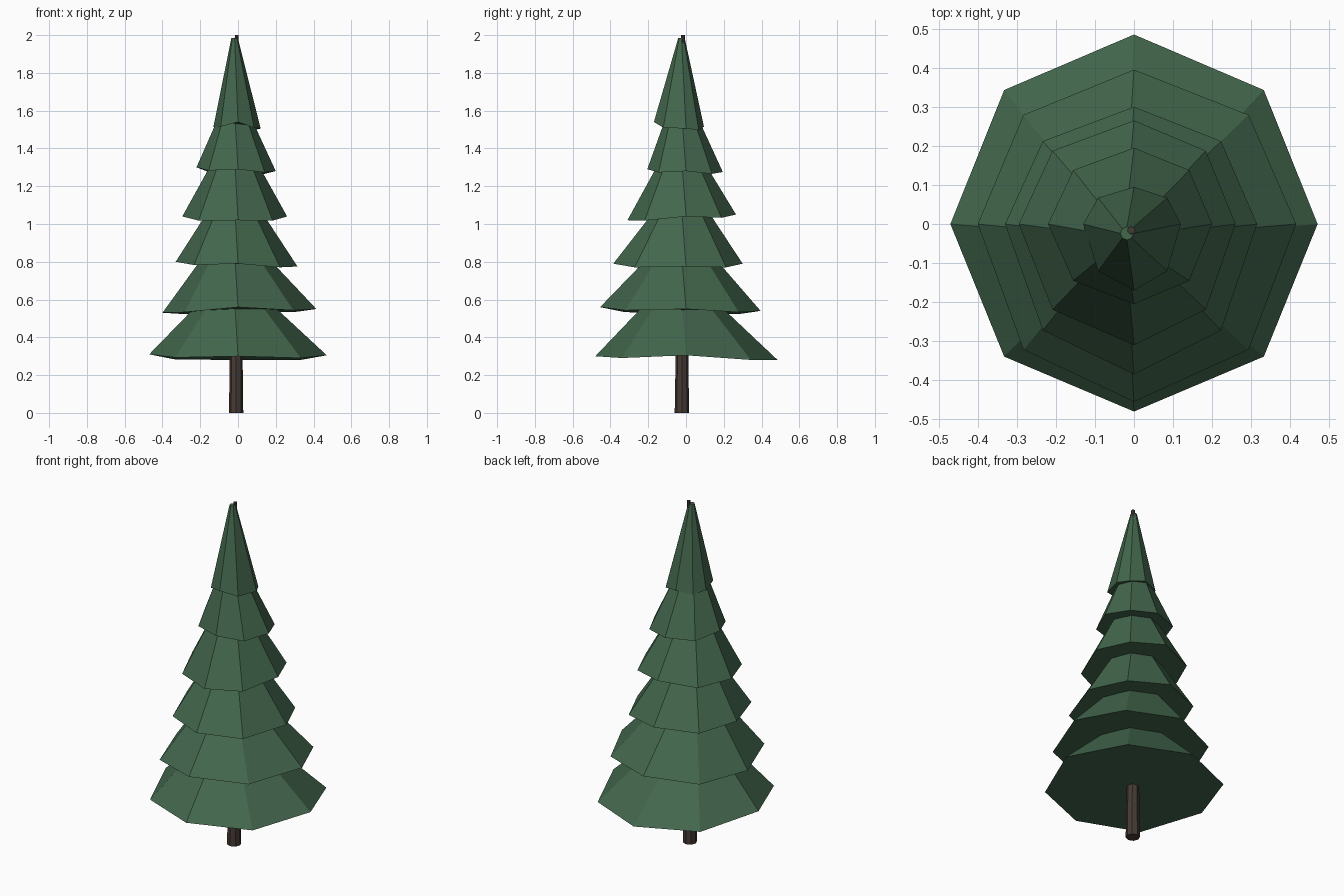
import bpy
import bmesh
from math import cos, sin, pi
from mathutils import Vector

default_cube = bpy.data.objects.get("Cube")
if default_cube:
    bpy.data.objects.remove(default_cube, do_unlink=True)

SIDES = 8


def make_material(name, colour):
    material = bpy.data.materials.new(name)
    material.use_nodes = True
    material.diffuse_color = (*colour, 1)
    shader = material.node_tree.nodes["Principled BSDF"]
    shader.inputs["Base Color"].default_value = (*colour, 1)
    return material


def circle(centre, radius):
    """Regular ring of points around a centre."""
    return [Vector(centre) + Vector((cos(a), sin(a), 0)) * radius
            for a in (2 * pi * i / SIDES for i in range(SIDES))]


def drooping_ring(reach, heights):
    """Uneven skirt edge, from its reach and height at east, north, west, south."""
    points = []
    for i in range(SIDES):
        angle = 2 * pi * i / SIDES
        quarter, diagonal = divmod(i, 2)
        following = (quarter + diagonal) % 4
        z = (heights[quarter] + heights[following]) / 2 - 0.012 * diagonal
        east_west = reach[0] if cos(angle) > 0 else reach[2]
        north_south = reach[1] if sin(angle) > 0 else reach[3]
        points.append(Vector((cos(angle) * east_west, sin(angle) * north_south, z)))
    return points


def loft(name, rings, material):
    """Closed faceted solid through a stack of rings."""
    bm = bmesh.new()
    loops = [[bm.verts.new(point) for point in ring] for ring in rings]
    for low, high in zip(loops, loops[1:]):
        for i in range(SIDES):
            j = (i + 1) % SIDES
            bm.faces.new((low[i], low[j], high[j], high[i]))
    bm.faces.new(list(reversed(loops[0])))
    bm.faces.new(loops[-1])
    bmesh.ops.recalc_face_normals(bm, faces=bm.faces)
    mesh = bpy.data.meshes.new(name)
    bm.to_mesh(mesh)
    bm.free()
    mesh.materials.append(material)
    part = bpy.data.objects.new(name, mesh)
    bpy.context.collection.objects.link(part)
    return part


bark = make_material("dark brown bark", (0.06, 0.043, 0.035))
needles = make_material("pine green", (0.056, 0.135, 0.074))

# Trunk runs through the whole tree and pokes out of the tip
loft("trunk", [circle((-0.01, -0.022, 0), 0.038),
               circle((-0.007, -0.016, 2), 0.01)], bark)

# Branch skirts: reach and edge height (east, north, west, south), top radius, top height
tiers = [
    ((0.47, 0.485, 0.47, 0.48), (0.305, 0.28, 0.31, 0.3), 0.17, 0.6),
    ((0.415, 0.395, 0.4, 0.455), (0.55, 0.54, 0.53, 0.56), 0.15, 0.85),
    ((0.315, 0.3, 0.33, 0.385), (0.775, 0.79, 0.8, 0.79), 0.12, 1.1),
    ((0.26, 0.265, 0.295, 0.31), (1.04, 1.05, 1.04, 1.02), 0.1, 1.36),
    ((0.2, 0.195, 0.22, 0.205), (1.28, 1.275, 1.3, 1.29), 0.07, 1.6),
    ((0.12, 0.095, 0.13, 0.17), (1.505, 1.515, 1.515, 1.54), 0.017, 1.985),
]
for number, (reach, heights, top_radius, top_z) in enumerate(tiers, 1):
    loft(f"branch_tier_{number}",
         [drooping_ring(reach, heights),
          circle((-0.018, -0.024, top_z), top_radius)], needles)
